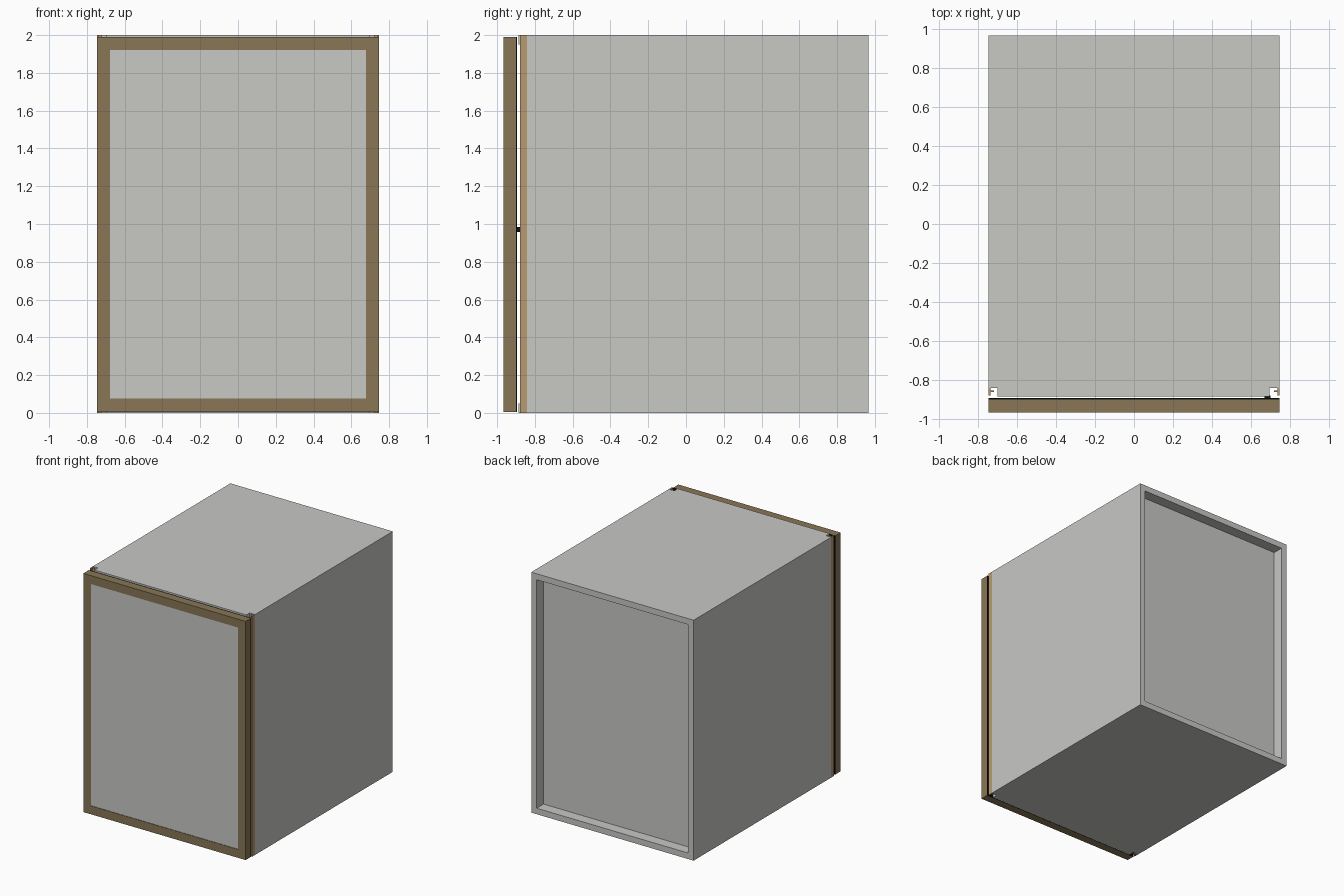
import bpy, bmesh

if "Cube" in bpy.data.objects:
    bpy.data.objects.remove(bpy.data.objects["Cube"])

def mat(name, r, g, b):
    m = bpy.data.materials.new(name)
    m.diffuse_color = (r, g, b, 1)
    m.use_nodes = True
    m.node_tree.nodes["Principled BSDF"].inputs["Base Color"].default_value = m.diffuse_color
    return m

GREY = mat("pale_grey", 0.58, 0.58, 0.56)
BROWN = mat("brown_wood", 0.246, 0.181, 0.093)
TAN = mat("light_tan", 0.48, 0.33, 0.17)
BLACK = mat("black", 0.004, 0.004, 0.004)

def prism(name, pts, z0, z1, m):
    """Extrude an xy outline from z0 to z1."""
    bm = bmesh.new()
    f = bm.faces.new([bm.verts.new((x, y, z0)) for x, y in pts])
    top = bmesh.ops.extrude_face_region(bm, geom=[f])["geom"]
    bmesh.ops.translate(bm, vec=(0, 0, z1 - z0),
                        verts=[v for v in top if isinstance(v, bmesh.types.BMVert)])
    bmesh.ops.recalc_face_normals(bm, faces=bm.faces)
    me = bpy.data.meshes.new(name)
    bm.to_mesh(me)
    bm.free()
    me.materials.append(m)
    ob = bpy.data.objects.new(name, me)
    bpy.context.collection.objects.link(ob)
    return ob

def box(name, x0, x1, y0, y1, z0, z1, m):
    return prism(name, [(x0, y0), (x1, y0), (x1, y1), (x0, y1)], z0, z1, m)

W, D, H, T = 0.747, 0.967, 2.0, 0.05   # half width, half depth, height, board
IN = W - T                             # inner half width
SF, TF = -0.842, -0.887                # front edges of side and top boards

# Cabinet boards: the top and bottom are notched at the front left corner
notched = [(-0.70, TF), (IN, TF), (IN, D), (-W, D), (-W, SF), (-0.70, SF)]
prism("bottom_board", notched, 0, T, GREY)
prism("top_board", notched, H - T, H, GREY)
box("left_board", -W, -IN, SF, D, T, H - T, GREY)
box("right_board", IN, W, SF, D, 0, H, GREY)
box("back_board", -IN, IN, D - 0.11, D - 0.09, T, H - T, GREY)

# Thin L-shaped tan edge strips in the front corners
for s, side in ((-1, "left"), (1, "right")):
    l_outline = [(W, SF), (W, -0.88), (W - 0.01, -0.88), (W - 0.01, -0.862),
                 (W - 0.028, -0.862), (W - 0.028, -0.854), (W - 0.01, -0.854),
                 (W - 0.01, SF)]
    prism(side + "_edge_strip", [(s * x, y) for x, y in l_outline], 0, H, TAN)

# Door: brown frame, grey panel, black backing seal
Z0, Z1, F, DB = 0.005, 1.99, 0.07, -0.90
box("door_bottom_rail", -W, W, -D, DB, Z0, Z0 + F, BROWN)
box("door_top_rail", -W, W, -D, DB, Z1 - F, Z1, BROWN)
for s, side in ((-1, "left"), (1, "right")):
    a, b = sorted((s * W, s * (W - F)))
    box("door_" + side + "_stile", a, b, -D, DB, Z0 + F, Z1 - F, BROWN)
box("door_panel", -W + F, W - F, -D + 0.004, DB, Z0 + F, Z1 - F, GREY)
box("door_seal", -W, W, DB, DB + 0.006, Z0, Z1, BLACK)

# Small black catch behind the door
box("door_catch", 0.67, 0.70, DB, -0.88, 0.958, 0.985, BLACK)
